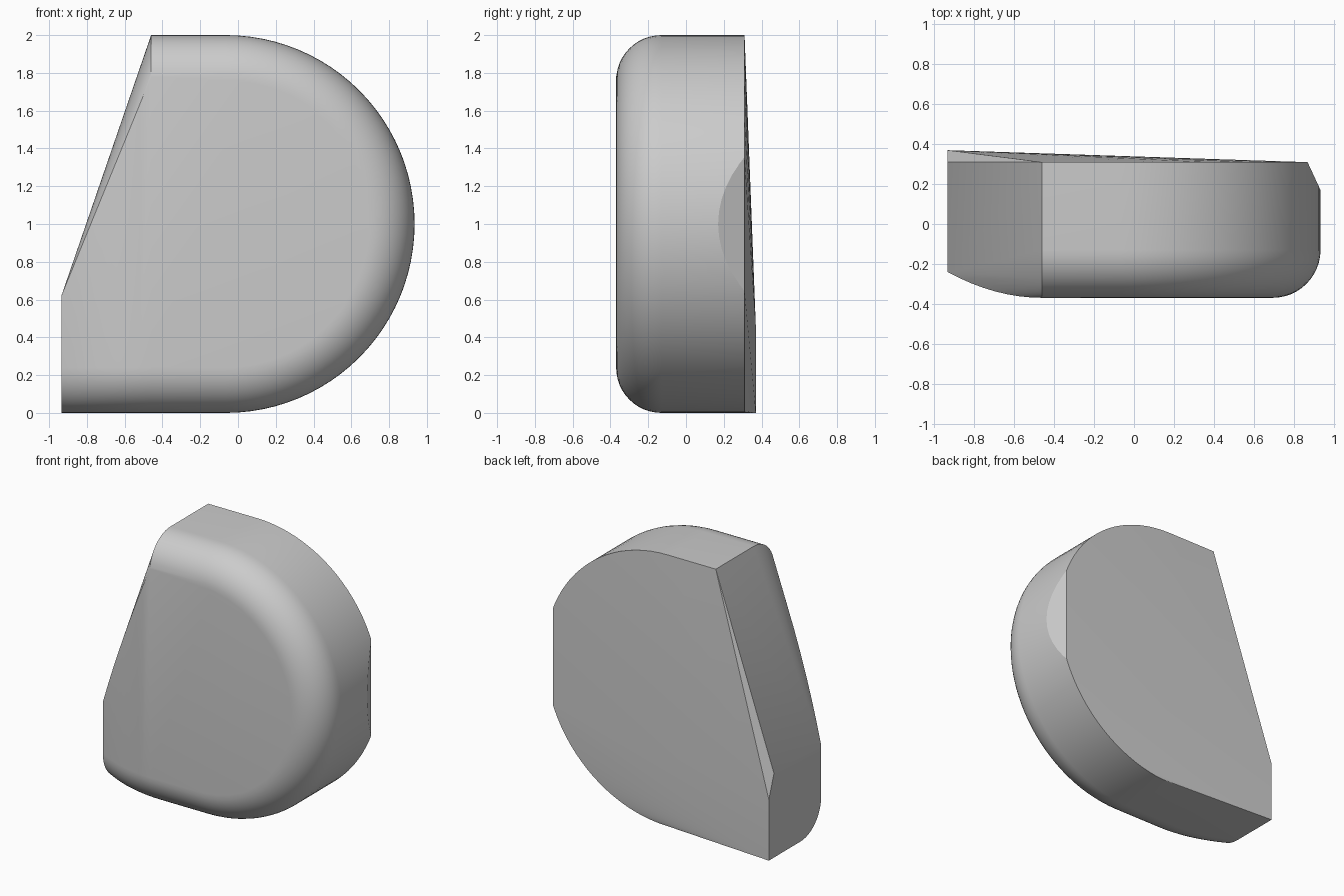
import bpy, bmesh
from math import sin, cos, pi, radians, sqrt

if "Cube" in bpy.data.objects:
    bpy.data.objects.remove(bpy.data.objects["Cube"])

LEFT, SLANT, CX, RIGHT = -0.935, -0.46, -0.065, 0.935
FRONT, BACK, BACK_CORNER, FILLET = -0.37, 0.31, 0.37, 0.24
STEPS, ARC = 12, 48
points = []


def arc(inset):
    """Half round outline from bottom to top, inset from the rim."""
    r = 1 - inset
    for i in range(ARC + 1):
        a = -pi / 2 + pi * i / ARC
        yield CX + r * cos(a), 1 + r * sin(a)


# Rounded front rim, swept around the half round and sliding back toward the clipped side
for k in range(STEPS + 1):
    t = pi / 2 * k / STEPS
    inset, y = FILLET * (1 - sin(t)), FRONT + FILLET * (1 - cos(t))
    points += [(x, y, z) for x, z in arc(inset)]
    points.append((SLANT, y, 2 - inset))
    for j in range(9):
        u = j / 8
        x = SLANT + (LEFT - SLANT) * u
        points.append((x, y + 0.13 * u * u, inset))

# Front edge of the slanted cut
for j in range(9):
    u = j / 8
    points.append((SLANT + (LEFT - SLANT) * u, FRONT + 0.13 * u * u,
                   1.78 + (0.62 - 1.78) * u))

# Back rim, with a small chamfer where the round is widest
for x, z in arc(0):
    y = BACK - max(0, x - 0.87) / (RIGHT - 0.87) * 0.14
    points.append((x, y, z))
edge = sqrt(1 - (0.87 - CX) ** 2)
points += [(0.87, BACK, 1 + edge), (0.87, BACK, 1 - edge)]

# Back corners of the clipped side
points += [(SLANT, BACK, 2), (LEFT, BACK, 0.62),
           (LEFT, BACK_CORNER, 0.45), (LEFT, BACK_CORNER, 0)]

# Solid body wrapped around the rims
bm = bmesh.new()
for p in points:
    bm.verts.new(p)
bmesh.ops.remove_doubles(bm, verts=bm.verts, dist=0.0005)
bmesh.ops.convex_hull(bm, input=bm.verts)
bmesh.ops.delete(bm, geom=[v for v in bm.verts if not v.link_faces], context='VERTS')
bmesh.ops.dissolve_limit(bm, angle_limit=radians(0.3), verts=bm.verts, edges=bm.edges)
bmesh.ops.recalc_face_normals(bm, faces=bm.faces)
mesh = bpy.data.meshes.new("rounded_block")
bm.to_mesh(mesh)
bm.free()

body = bpy.data.objects.new("rounded_block", mesh)
bpy.context.collection.objects.link(body)

grey = bpy.data.materials.new("light_grey")
grey.use_nodes = True
color = (0.6, 0.6, 0.6, 1)
grey.diffuse_color = color
grey.node_tree.nodes["Principled BSDF"].inputs["Base Color"].default_value = color
mesh.materials.append(grey)

bpy.ops.object.select_all(action='DESELECT')
body.select_set(True)
bpy.context.view_layer.objects.active = body
bpy.ops.object.shade_smooth_by_angle(angle=radians(20))
